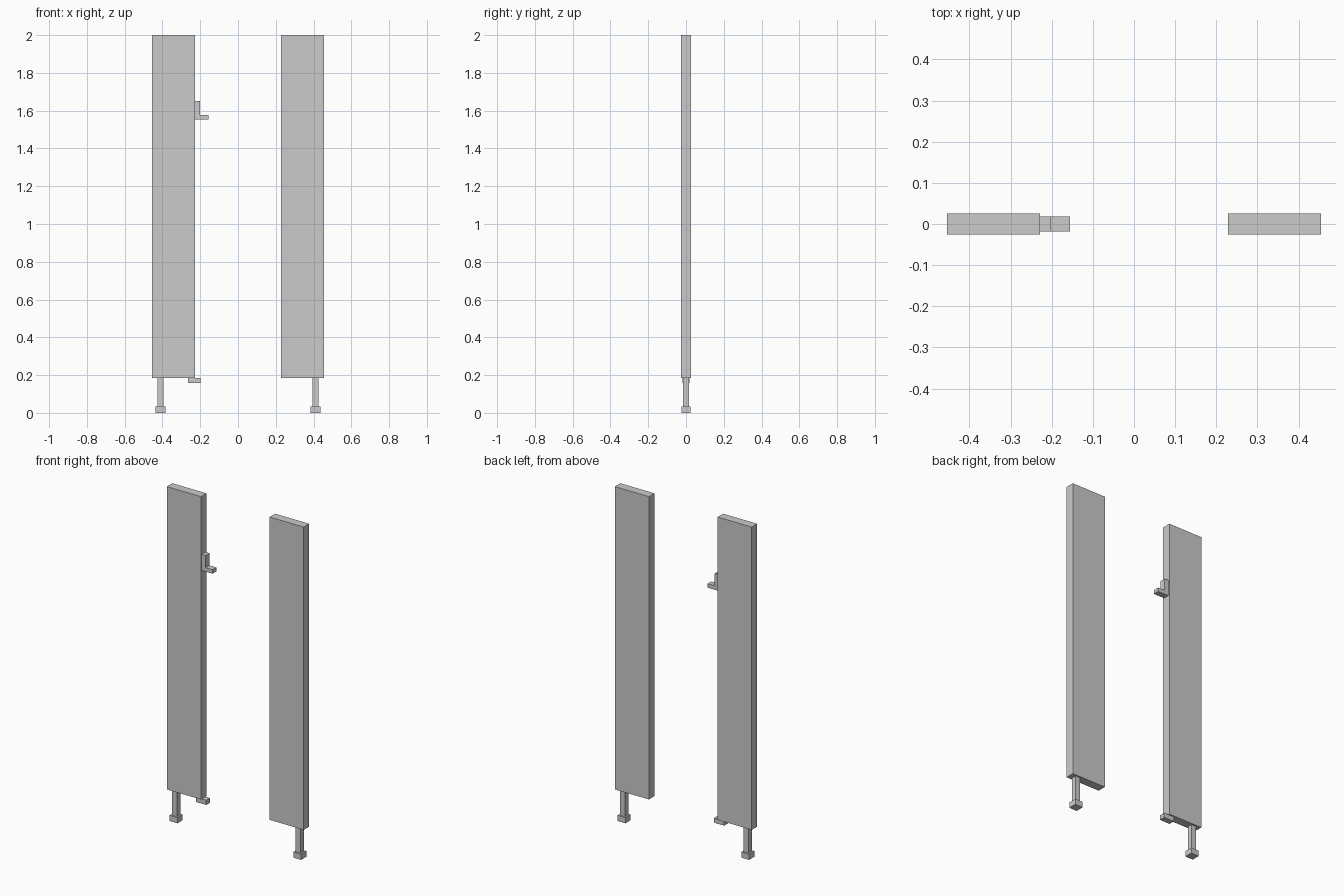
import bpy, bmesh

if "Cube" in bpy.data.objects:
    bpy.data.objects.remove(bpy.data.objects["Cube"])


def prism(name, profile, half_depth):
    """Extrude an (x, z) outline symmetrically along y."""
    bm = bmesh.new()
    face = bm.faces.new([bm.verts.new((x, -half_depth, z)) for x, z in profile])
    new = bmesh.ops.extrude_face_region(bm, geom=[face])["geom"]
    verts = [v for v in new if isinstance(v, bmesh.types.BMVert)]
    bmesh.ops.translate(bm, verts=verts, vec=(0, 2 * half_depth, 0))
    bmesh.ops.recalc_face_normals(bm, faces=bm.faces)
    mesh = bpy.data.meshes.new(name)
    bm.to_mesh(mesh)
    bm.free()
    obj = bpy.data.objects.new(name, mesh)
    bpy.context.collection.objects.link(obj)
    return obj


def box(name, x0, x1, z0, z1, half_depth):
    return prism(name, [(x0, z0), (x1, z0), (x1, z1), (x0, z1)], half_depth)


# Two matching posts: panel, leg and foot
for side, s in (("left", -1), ("right", 1)):
    box(f"{side}_panel", s * 0.228, s * 0.454, 0.185, 2.0, 0.026)
    box(f"{side}_leg", s * 0.394, s * 0.426, 0.034, 0.185, 0.016)
    box(f"{side}_foot", s * 0.384, s * 0.436, 0.0, 0.034, 0.025)

# L-shaped upper hinge bracket on the inner edge of the left panel
prism("upper_hinge_bracket",
      [(-0.228, 1.554), (-0.156, 1.554), (-0.156, 1.578),
       (-0.202, 1.578), (-0.202, 1.651), (-0.228, 1.651)], 0.018)

# Lower hinge plate under the left panel
box("lower_hinge_plate", -0.266, -0.198, 0.157, 0.185, 0.018)
